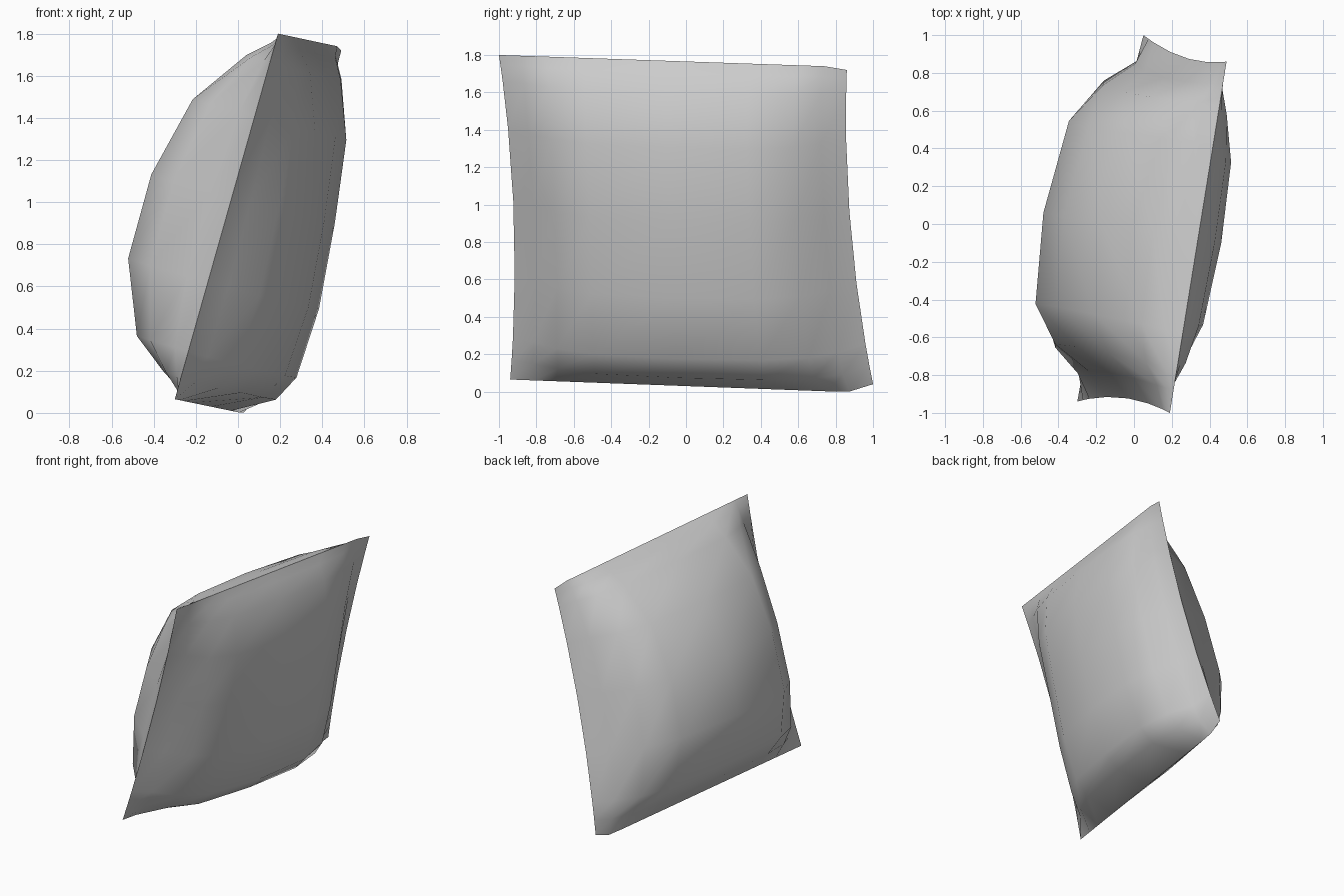
import bpy, bmesh
from mathutils import Vector

if "Cube" in bpy.data.objects:
    bpy.data.objects.remove(bpy.data.objects["Cube"])

# Seam corners: bottom front, bottom back, top front, top back
BF, BB = Vector((-0.30, -0.94, 0.065)), Vector((0.05, 1.0, 0.04))
TF, TB = Vector((0.19, -1.0, 1.80)), Vector((0.49, 0.86, 1.72))

# Grid spacing across (front to back) and up the cushion, tight near the seam
ACROSS_FULL = [-1, -0.87, -0.75, -0.54, -0.02, 0.52, 0.75, 0.87, 1]
ACROSS_FLAT = [-1, -0.87, -0.72, -0.50, -0.02, 0.45, 0.71, 0.86, 1]
UP = [0, 0.06, 0.13, 0.32, 0.55, 0.77, 0.92, 0.97, 1]

# Puffiness profiles, flat near the seam and steep at the shoulders
ROUND = [0, 0.24, 0.63, 0.91, 1, 0.91, 0.63, 0.22, 0]
FULL_SIDE = [0, 0.20, 0.39, 0.55, 0.55, 0.44, 0.22, 0.10, 0]
FLAT_SIDE = [0, 0.24, 0.32, 0.345, 0.31, 0.255, 0.14, 0.05, 0]
PUFF = Vector((1, -0.16, -0.28)) / 1.1


def sheet_point(t, b):
    """Point on the leaning middle sheet, with front and back edges drawn in."""
    f = (t + 1) / 2
    p = BF.lerp(BB, f).lerp(TF.lerp(TB, f), b)
    p.y -= t * 0.05 * 4 * b * (1 - b)
    # lower hem slopes down to a dip just before the back corner
    dip = 0.044 * (f / 0.93 if f < 0.93 else (1 - f) / 0.07)
    p.z -= dip * (1 - b) ** 2
    # small lift just before the top back corner
    p.z += 0.015 * (f / 0.94 if f < 0.94 else (1 - f) / 0.06) * b ** 4
    return p


bm = bmesh.new()
n = len(UP)
rim = {}

# Two puffed panels sharing one seam
for sign, across, height in ((-1, ACROSS_FULL, FULL_SIDE), (1, ACROSS_FLAT, FLAT_SIDE)):
    grid = {}
    for i in range(n):
        for j in range(n):
            edge = i in (0, n - 1) or j in (0, n - 1)
            if edge and (i, j) in rim:
                grid[i, j] = rim[i, j]
                continue
            co = sheet_point(across[i], UP[j]) + PUFF * (sign * height[j] * ROUND[i])
            co.z = max(co.z, 0)
            grid[i, j] = bm.verts.new(co)
            if edge:
                rim[i, j] = grid[i, j]
    for i in range(n - 1):
        for j in range(n - 1):
            quad = [grid[i, j], grid[i + 1, j], grid[i + 1, j + 1], grid[i, j + 1]]
            bm.faces.new(quad if sign > 0 else quad[::-1]).smooth = True

# Crisp seam
seam = set(rim.values())
for e in bm.edges:
    if e.verts[0] in seam and e.verts[1] in seam:
        e.smooth = False

bmesh.ops.recalc_face_normals(bm, faces=bm.faces)
mesh = bpy.data.meshes.new("cushion")
bm.to_mesh(mesh)
bm.free()
cushion = bpy.data.objects.new("cushion", mesh)
bpy.context.collection.objects.link(cushion)
